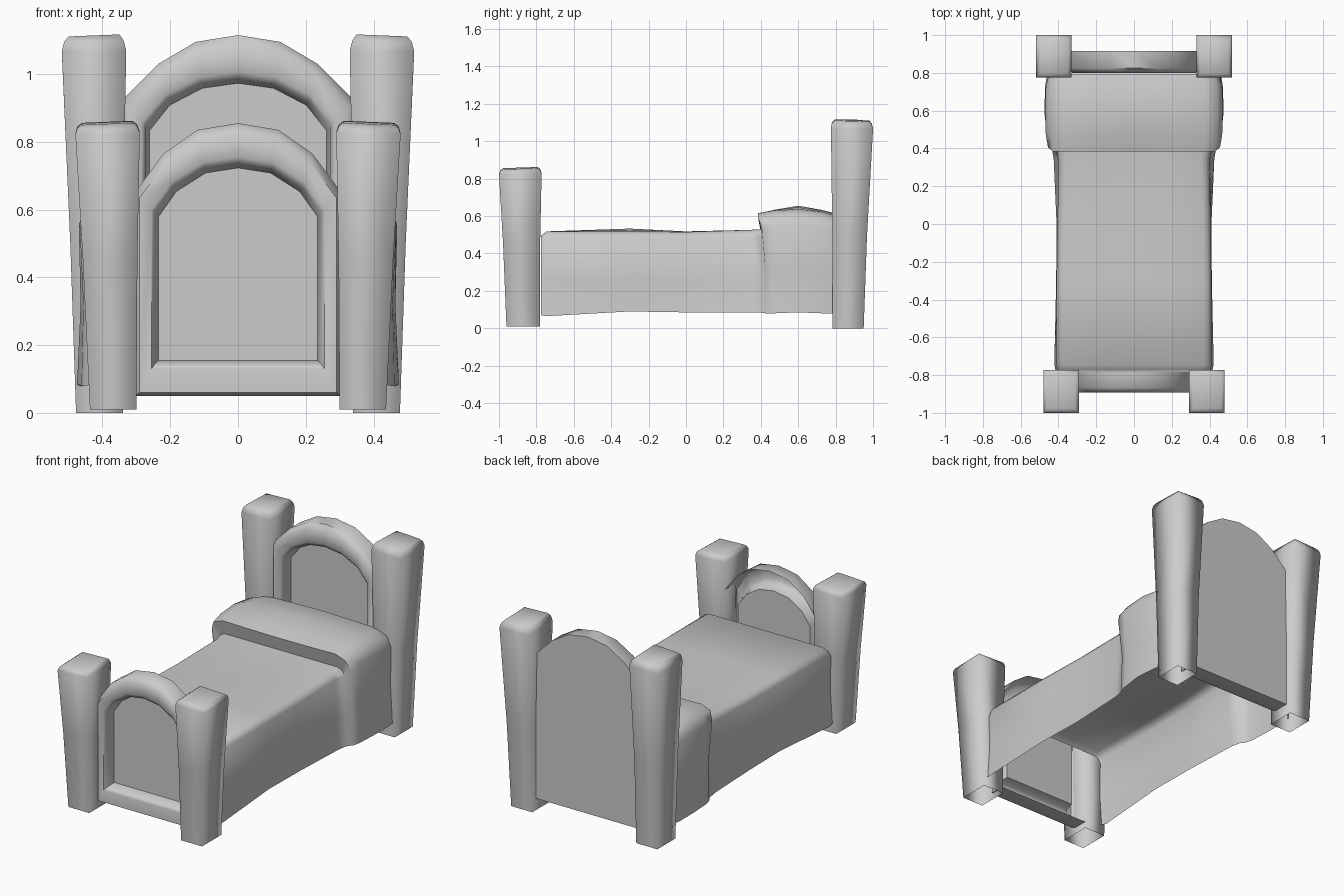
import bpy, bmesh, math

if "Cube" in bpy.data.objects:
    bpy.data.objects.remove(bpy.data.objects["Cube"])


def loft(name, loops, closed=True, cap_first=False, cap_last=False, angle=50):
    """Skin a list of equal-length point loops."""
    bm = bmesh.new()
    rows = [[bm.verts.new(p) for p in loop] for loop in loops]
    n = len(rows[0])
    for a, b in zip(rows, rows[1:]):
        for i in range(n if closed else n - 1):
            j = (i + 1) % n
            bm.faces.new((a[i], a[j], b[j], b[i]))
    if cap_first:
        bm.faces.new(rows[0])
    if cap_last:
        bm.faces.new(rows[-1])
    bmesh.ops.recalc_face_normals(bm, faces=bm.faces)
    me = bpy.data.meshes.new(name)
    bm.to_mesh(me)
    bm.free()
    ob = bpy.data.objects.new(name, me)
    bpy.context.collection.objects.link(ob)
    bpy.ops.object.select_all(action='DESELECT')
    ob.select_set(True)
    bpy.context.view_layer.objects.active = ob
    bpy.ops.object.shade_smooth_by_angle(angle=math.radians(angle))
    return ob


def post(name, side, rows):
    """Square post flaring outwards; row = z, x inner, x outer, y inner, y outer, slant."""
    loops = [[(side * xi, yi, z), (side * xo, yi, z - s),
              (side * xo, yo, z - 2 * s), (side * xi, yo, z - s)]
             for z, xi, xo, yi, yo, s in rows]
    loft(name, loops, cap_last=True, angle=95)


def outline(arch, bottom, y):
    """Arched outline mirrored in x from the right half (centre to shoulder)."""
    half = arch + [(arch[-1][0], bottom)]
    pts = half + [(-x, z) for x, z in reversed(half) if x > 0]
    return [(x, y, z) for x, z in pts]


def board(name, outer, inner, z_out, z_in, back, front, panel, closed_back):
    """Rounded arched frame around a recessed panel."""
    mid = [((a[0] * 3 + b[0]) / 4, (a[1] * 3 + b[1]) / 4) for a, b in zip(outer, inner)]
    near = [((a[0] + b[0] * 5) / 6, (a[1] + b[1] * 5) / 6) for a, b in zip(outer, inner)]
    core = [(x * 0.96, z - 0.012) for x, z in inner]
    loops = [outline(outer, z_out, back),
             outline(outer, z_out, front + 0.025),
             outline(mid, z_out + 0.01, front),
             outline(near, z_in - 0.015, front),
             outline(inner, z_in, front + 0.015),
             outline(core, z_in + 0.01, panel)]
    loft(name, loops, cap_first=closed_back, cap_last=True)


# Four posts
for side, tag in ((-1, "left"), (1, "right")):
    post("foot_post_" + tag, side, [
        (0.01, 0.300, 0.437, -0.78, -0.96, 0),
        (0.45, 0.297, 0.458, -0.78, -0.978, 0),
        (0.83, 0.290, 0.480, -0.772, -1.0, 0.004),
        (0.852, 0.298, 0.474, -0.78, -0.992, 0.006),
        (0.862, 0.312, 0.460, -0.795, -0.977, 0.006)])
    post("head_post_" + tag, side, [
        (0.0, 0.340, 0.478, 0.782, 0.95, 0),
        (0.5, 0.340, 0.495, 0.782, 0.968, 0),
        (1.07, 0.330, 0.520, 0.775, 1.0, 0.003),
        (1.1, 0.338, 0.513, 0.78, 0.993, 0.005),
        (1.117, 0.350, 0.500, 0.795, 0.98, 0.006)])

# Arched boards
board("footboard",
      [(0, 0.855), (0.12, 0.835), (0.22, 0.765), (0.305, 0.65)],
      [(0, 0.735), (0.10, 0.72), (0.19, 0.665), (0.245, 0.59)],
      0.05, 0.145, -0.782, -0.892, -0.82, False)
board("headboard",
      [(0, 1.115), (0.125, 1.095), (0.235, 1.03), (0.345, 0.92)],
      [(0, 0.985), (0.11, 0.97), (0.21, 0.92), (0.272, 0.845)],
      0.07, 0.16, 0.917, 0.80, 0.87, True)


def section(y, wt, top, wb, bot, crown, r, lean=0):
    """Blanket cross-section: draped sides, rounded shoulder, crowned top."""
    half = [(wb, y, bot), ((wt + wb) / 2 - 0.003, y, top * 0.5),
            (wt + 0.01, y + lean / 2, top - r), (wt - r * 0.2, y + lean, top - r * 0.3),
            (wt - r, y + lean, top), (wt * 0.45, y + lean, top + crown * 0.6)]
    return ([(-a, b, c) for a, b, c in half] + [(0, y + lean, top + crown)] + half[::-1])


# Blanket draped over the mattress and the pillow, open underneath
loft("blanket", [
    section(-0.775, 0.395, 0.495, 0.415, 0.07, 0.0, 0.03),
    section(-0.745, 0.400, 0.518, 0.422, 0.065, 0.0, 0.03),
    section(-0.30, 0.400, 0.517, 0.412, 0.09, 0.016, 0.03),
    section(0.0, 0.395, 0.515, 0.410, 0.085, 0.003, 0.03),
    section(0.34, 0.390, 0.526, 0.425, 0.085, 0.0, 0.035),
    section(0.405, 0.405, 0.530, 0.435, 0.083, 0.0, 0.04),
    section(0.425, 0.445, 0.615, 0.450, 0.08, -0.005, 0.075, -0.04),
    section(0.47, 0.457, 0.63, 0.462, 0.08, 0.003, 0.08),
    section(0.60, 0.460, 0.637, 0.475, 0.085, 0.018, 0.08),
    section(0.73, 0.457, 0.622, 0.470, 0.08, 0.010, 0.08),
    section(0.795, 0.440, 0.605, 0.460, 0.08, 0.01, 0.08)],
    closed=False, angle=60)
